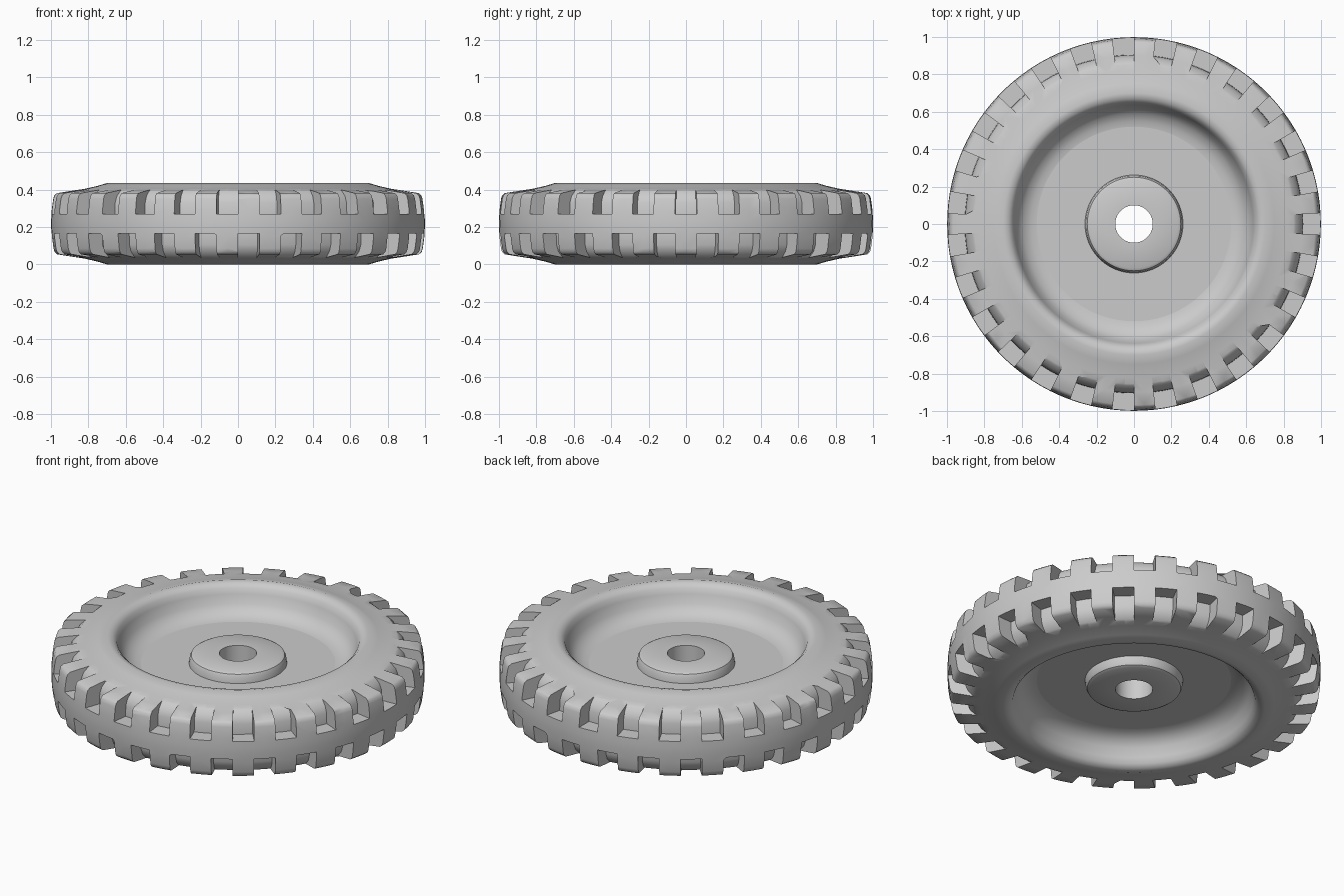
import bpy
import bmesh
from math import sin, cos, radians, pi, tau

if "Cube" in bpy.data.objects:
    bpy.data.objects.remove(bpy.data.objects["Cube"], do_unlink=True)

HEIGHT = 0.435
LUGS = 27
PITCH = tau / LUGS
SEGMENTS = LUGS * 4

rubber = bpy.data.materials.new("grey")
rubber.use_nodes = True
colour = (0.6, 0.6, 0.6, 1)
rubber.diffuse_color = colour
rubber.node_tree.nodes["Principled BSDF"].inputs["Base Color"].default_value = colour


def flip(profile):
    """Mirror a profile to the underside of the wheel."""
    return [(r, HEIGHT - z) for r, z in reversed(profile)]


def sweep(bm, profile, start, angle, steps):
    """Sweep a closed (radius, height) profile about the z axis."""
    full = angle >= tau - 1e-6
    rings = []
    for i in range(steps if full else steps + 1):
        a = start + angle * i / steps
        rings.append([bm.verts.new((r * cos(a), r * sin(a), z)) for r, z in profile])
    n = len(profile)
    for i in range(steps):
        a, b = rings[i], rings[(i + 1) % len(rings)]
        for j in range(n):
            k = (j + 1) % n
            bm.faces.new((a[j], b[j], b[k], a[k]))
    if not full:
        bm.faces.new(rings[0])
        bm.faces.new(rings[-1])


def finish(bm, name):
    bmesh.ops.recalc_face_normals(bm, faces=bm.faces)
    mesh = bpy.data.meshes.new(name)
    bm.to_mesh(mesh)
    bm.free()
    mesh.materials.append(rubber)
    obj = bpy.data.objects.new(name, mesh)
    bpy.context.collection.objects.link(obj)
    return obj


def activate(obj):
    bpy.ops.object.select_all(action='DESELECT')
    obj.select_set(True)
    bpy.context.view_layer.objects.active = obj


def lathe(name, upper):
    bm = bmesh.new()
    sweep(bm, upper + flip(upper), 0, tau, SEGMENTS)
    return finish(bm, name)


# Tyre: tread, shoulder, crest and inner wall down to the disc
tyre = lathe("tyre", [
    (0.999, 0.235), (0.996, 0.29), (0.988, 0.35), (0.982, 0.369), (0.968, 0.381),
    (0.90, 0.392), (0.82, 0.404), (0.75, 0.42), (0.70, 0.435), (0.67, 0.428),
    (0.65, 0.41), (0.638, 0.38), (0.62, 0.33), (0.59, 0.295), (0.55, 0.275),
    (0.52, 0.27)])

# Tread grooves: upper and lower rows staggered by half a pitch
groove = [(0.905, 0.27), (0.903, 0.33), (0.89, 0.365), (0.865, 0.392),
          (0.83, 0.415), (0.83, 0.5), (1.1, 0.5), (1.1, 0.27)]
bm = bmesh.new()
for i in range(LUGS):
    start = 1.5 * pi + i * PITCH
    sweep(bm, groove, start - PITCH / 2, PITCH / 2, 2)
    sweep(bm, flip(groove), start, PITCH / 2, 2)
cutter = finish(bm, "groove_cutter")
cutter.hide_render = True

activate(tyre)
cut = tyre.modifiers.new("grooves", 'BOOLEAN')
cut.operation = 'DIFFERENCE'
cut.solver = 'EXACT'
cut.object = cutter
bpy.ops.object.modifier_apply(modifier=cut.name)
bpy.data.objects.remove(cutter, do_unlink=True)

# Disc with raised hub and axle hole
disc = lathe("hub_disc", [
    (0.52, 0.27), (0.262, 0.27), (0.258, 0.303), (0.25, 0.319), (0.235, 0.327),
    (0.10, 0.327)])

for part in (tyre, disc):
    activate(part)
    bpy.ops.object.shade_smooth_by_angle(angle=radians(32))
